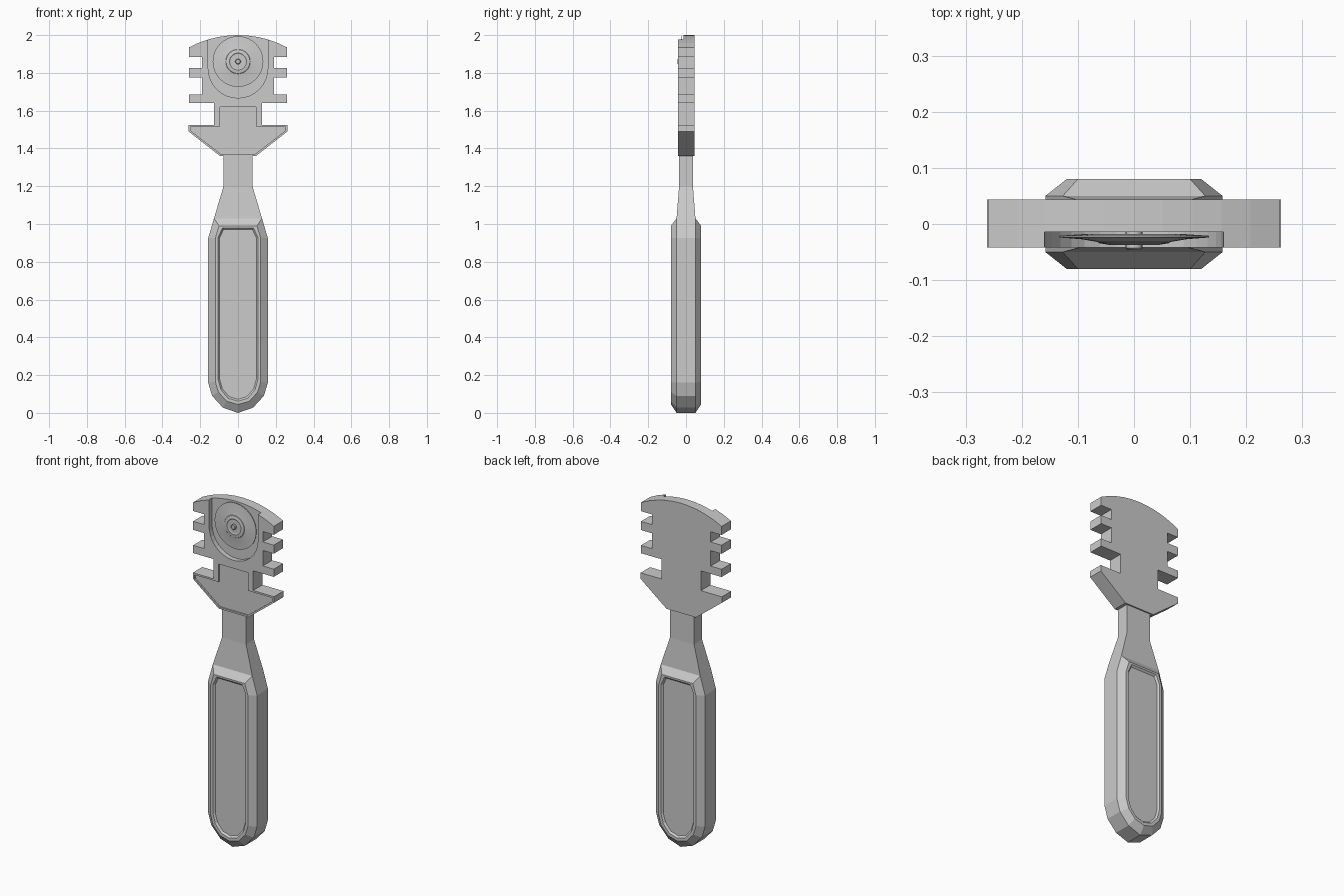
import bpy, bmesh
from math import sin, cos, pi, sqrt, radians

if "Cube" in bpy.data.objects:
    bpy.data.objects.remove(bpy.data.objects["Cube"])


def finish(name, bm):
    bmesh.ops.recalc_face_normals(bm, faces=bm.faces)
    me = bpy.data.meshes.new(name)
    bm.to_mesh(me)
    bm.free()
    ob = bpy.data.objects.new(name, me)
    bpy.context.collection.objects.link(ob)
    return ob


def loft(name, loops):
    """Bridge matching closed loops of 3D points and cap both ends."""
    bm = bmesh.new()
    rings = [[bm.verts.new(p) for p in loop] for loop in loops]
    for a, b in zip(rings, rings[1:]):
        n = len(a)
        for i in range(n):
            j = (i + 1) % n
            bm.faces.new((a[i], a[j], b[j], b[i]))
    bm.faces.new(rings[0])
    bm.faces.new(rings[-1])
    return finish(name, bm)


def mirrored(half):
    """Close a right-hand (x, z) outline with its mirror image."""
    return half + [(-x, z) for x, z in reversed(half) if abs(x) > 1e-6]


def at_y(outline, y):
    return [(x, y, z) for x, z in outline]


def slab(name, half, y0, y1):
    o = mirrored(half)
    return loft(name, [at_y(o, y0), at_y(o, y1)])


def cut(ob, cutter):
    m = ob.modifiers.new("cut", 'BOOLEAN')
    m.operation = 'DIFFERENCE'
    m.solver = 'EXACT'
    m.object = cutter
    bpy.context.view_layer.objects.active = ob
    bpy.ops.object.modifier_apply(modifier=m.name)
    bpy.data.objects.remove(cutter)


# handle: chamfered grip with a recessed panel on both faces
outer = mirrored([(.127, 1.03), (.158, .925), (.158, .16), (.137, .09), (.08, .028), (0, 0)])
face = mirrored([(.1, .99), (.12, .925), (.12, .165), (.104, .11), (.06, .062), (0, .045)])
rim = mirrored([(.082, .98), (.105, .93), (.105, .175), (.09, .122), (.052, .077), (0, .062)])
panel = mirrored([(.077, .97), (.097, .927), (.097, .178), (.083, .128), (.047, .086), (0, .072)])
side = [(panel, .07), (rim, .08), (face, .08), (outer, .05)]
loft("handle", [at_y(o, -y) for o, y in side] + [at_y(o, y) for o, y in reversed(side)])

# neck: tapering rectangular bar joining grip and head
loft("neck", [[(-w, -d, z), (w, -d, z), (w, d, z), (-w, d, z)]
              for w, d, z in [(.127, .05, 1.03), (.078, .037, 1.195), (.078, .036, 1.37)]])

# head: notched plate with an arched top
R = .552
arch = [(.26 * i / 5, 2 - R + sqrt(R * R - (.26 * i / 5) ** 2)) for i in range(6)]
head = slab("head", arch + [
    (.26, 1.885), (.19, 1.885), (.19, 1.825), (.26, 1.825), (.26, 1.775), (.19, 1.775),
    (.19, 1.685), (.26, 1.685), (.26, 1.64), (.127, 1.64), (.127, 1.525), (.262, 1.525),
    (.262, 1.49), (.095, 1.36)], -.042, .044)

# wheel pocket, open at the top
arc = [(.158 * cos(a), 1.825 - .158 * sin(a)) for a in [pi / 2 * i / 8 for i in range(8)]]
cut(head, slab("pocket_cutter", [(.16, 2.1)] + arc + [(0, 1.667)], -.1, -.014))

# shallow recess in the lower shoulders
cut(head, slab("recess_cutter", [(.095, 1.62), (.095, 1.515), (.25, 1.515), (.25, 1.493),
                                 (.09, 1.37)], -.1, -.034))


def disc(name, prof, n=32, cz=1.86):
    """Turned part on the wheel axis from (radius, y) pairs."""
    ob = loft(name, [[(r * cos(2 * pi * i / n), y, cz + r * sin(2 * pi * i / n))
                      for i in range(n)] for r, y in prof])
    bpy.ops.object.select_all(action='DESELECT')
    ob.select_set(True)
    bpy.context.view_layer.objects.active = ob
    bpy.ops.object.shade_smooth_by_angle(angle=radians(30))


# cutting wheel with domed hub, and its axle
disc("cutting_wheel", [(.09, -.018), (.134, -.021), (.134, -.024), (.095, -.027), (.065, -.032),
                       (.063, -.034), (.045, -.037), (.04, -.034), (.02, -.034)])
disc("axle", [(.015, -.012), (.015, -.043), (.011, -.046)], 16)
